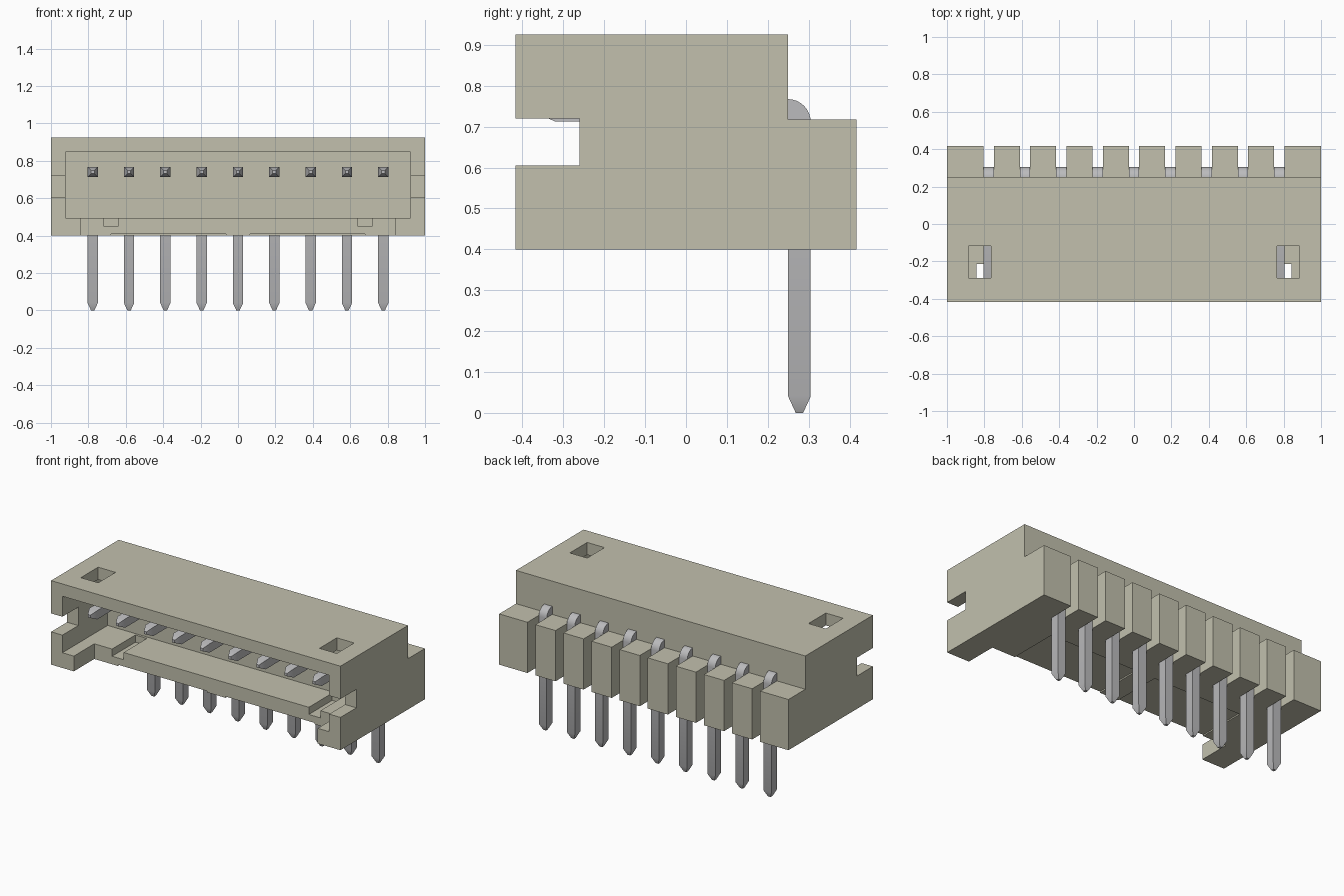
import bpy, bmesh, math
from mathutils import Vector

if "Cube" in bpy.data.objects:
    bpy.data.objects.remove(bpy.data.objects["Cube"], do_unlink=True)


def material(name, rgb, rough):
    m = bpy.data.materials.new(name)
    m.diffuse_color = (*rgb, 1)
    m.use_nodes = True
    b = m.node_tree.nodes["Principled BSDF"]
    b.inputs["Base Color"].default_value = (*rgb, 1)
    b.inputs["Roughness"].default_value = rough
    return m


BEIGE = material("beige plastic", (0.54, 0.53, 0.42), 0.6)
GREY = material("pin grey", (0.50, 0.50, 0.51), 0.5)


def make_object(name, bm, mat):
    bmesh.ops.recalc_face_normals(bm, faces=bm.faces)
    mesh = bpy.data.meshes.new(name)
    bm.to_mesh(mesh)
    bm.free()
    mesh.materials.append(mat)
    obj = bpy.data.objects.new(name, mesh)
    bpy.context.collection.objects.link(obj)
    return obj


def side_extrusion(name, profile, x0, x1, mat):
    """Extrude a (y, z) outline along x."""
    bm = bmesh.new()
    face = bm.faces.new([bm.verts.new((x0, y, z)) for y, z in profile])
    out = bmesh.ops.extrude_face_region(bm, geom=[face])
    verts = [v for v in out["geom"] if isinstance(v, bmesh.types.BMVert)]
    bmesh.ops.translate(bm, verts=verts, vec=(x1 - x0, 0, 0))
    return make_object(name, bm, mat)


def cut(target, x0, x1, y0, y1, z0, z1):
    """Subtract a box from the target."""
    cutter = side_extrusion("cutter", [(y0, z0), (y1, z0), (y1, z1), (y0, z1)], x0, x1, BEIGE)
    cutter.hide_render = True
    mod = target.modifiers.new("cut", "BOOLEAN")
    mod.operation, mod.solver, mod.object = "DIFFERENCE", "EXACT", cutter
    bpy.ops.object.select_all(action="DESELECT")
    bpy.context.view_layer.objects.active = target
    target.select_set(True)
    bpy.ops.object.modifier_apply(modifier=mod.name)
    bpy.data.objects.remove(cutter, do_unlink=True)


FRONT, BACK, STEP = -0.417, 0.417, 0.25
BOTTOM, TOP = 0.40, 0.925
PITCH, PIN = 0.1942, 0.0275
pin_x = [(i - 4) * PITCH for i in range(9)]

# Housing with stepped back
housing = side_extrusion("housing", [(FRONT, BOTTOM), (BACK, BOTTOM), (BACK, 0.717),
                                     (STEP, 0.717), (STEP, TOP), (FRONT, TOP)], -1, 1, BEIGE)

# Front cavity, and the set-back front edge of its floor
cut(housing, -0.922, 0.922, -0.6, 0.03, 0.495, 0.848)
cut(housing, -0.843, 0.843, -0.6, -0.215, 0.3, 0.6)

for s in (-1, 1):
    def mirrored(a, b, *rest):
        cut(housing, min(s * a, s * b), max(s * a, s * b), *rest)
    mirrored(0.85, 1.2, -0.6, -0.26, 0.605, 0.72)      # side wall notch
    mirrored(0.64, 0.72, -0.3, 0.015, 0.45, 0.55)      # floor groove
    mirrored(0.765, 0.885, -0.288, -0.117, 0.7, 1.1)   # window in the roof
    mirrored(0.065, 0.68, -0.3, 0.10, 0.3, 0.408)      # shallow relief underneath

# Slots of the rear comb
for x in pin_x:
    cut(housing, x - PIN, x + PIN, STEP, 0.6, 0.3, 0.8)


# Bent square pins: stations along the centre line as (centre y, z, direction angle, half size)
def bent_pin(name, x):
    zc, yc, tip = 0.74, STEP + PIN, 0.009
    stations = [(-0.36, zc, 0, tip), (-0.32, zc, 0, PIN)]
    for i in range(9):
        a = math.radians(90 * i / 8)
        r = PIN + 0.001
        stations.append((yc - r + r * math.sin(a), zc - r + r * math.cos(a), a, PIN))
    stations += [(yc, 0.04, math.pi / 2, PIN), (yc, 0, math.pi / 2, tip)]
    bm = bmesh.new()
    rings = []
    for y, z, a, h in stations:
        n = Vector((0, math.sin(a), math.cos(a)))
        centre = Vector((x, y, z))
        rings.append([bm.verts.new(centre + Vector((sx * h, 0, 0)) + n * (sn * h))
                      for sx, sn in ((-1, -1), (1, -1), (1, 1), (-1, 1))])
    for r0, r1 in zip(rings, rings[1:]):
        for k in range(4):
            j = (k + 1) % 4
            bm.faces.new((r0[k], r0[j], r1[j], r1[k]))
    bm.faces.new(rings[0])
    bm.faces.new(rings[-1])
    pin = make_object(name, bm, GREY)
    bpy.ops.object.select_all(action="DESELECT")
    bpy.context.view_layer.objects.active = pin
    pin.select_set(True)
    bpy.ops.object.shade_smooth_by_angle(angle=math.radians(25))


for i, x in enumerate(pin_x):
    bent_pin(f"pin_{i + 1}", x)
